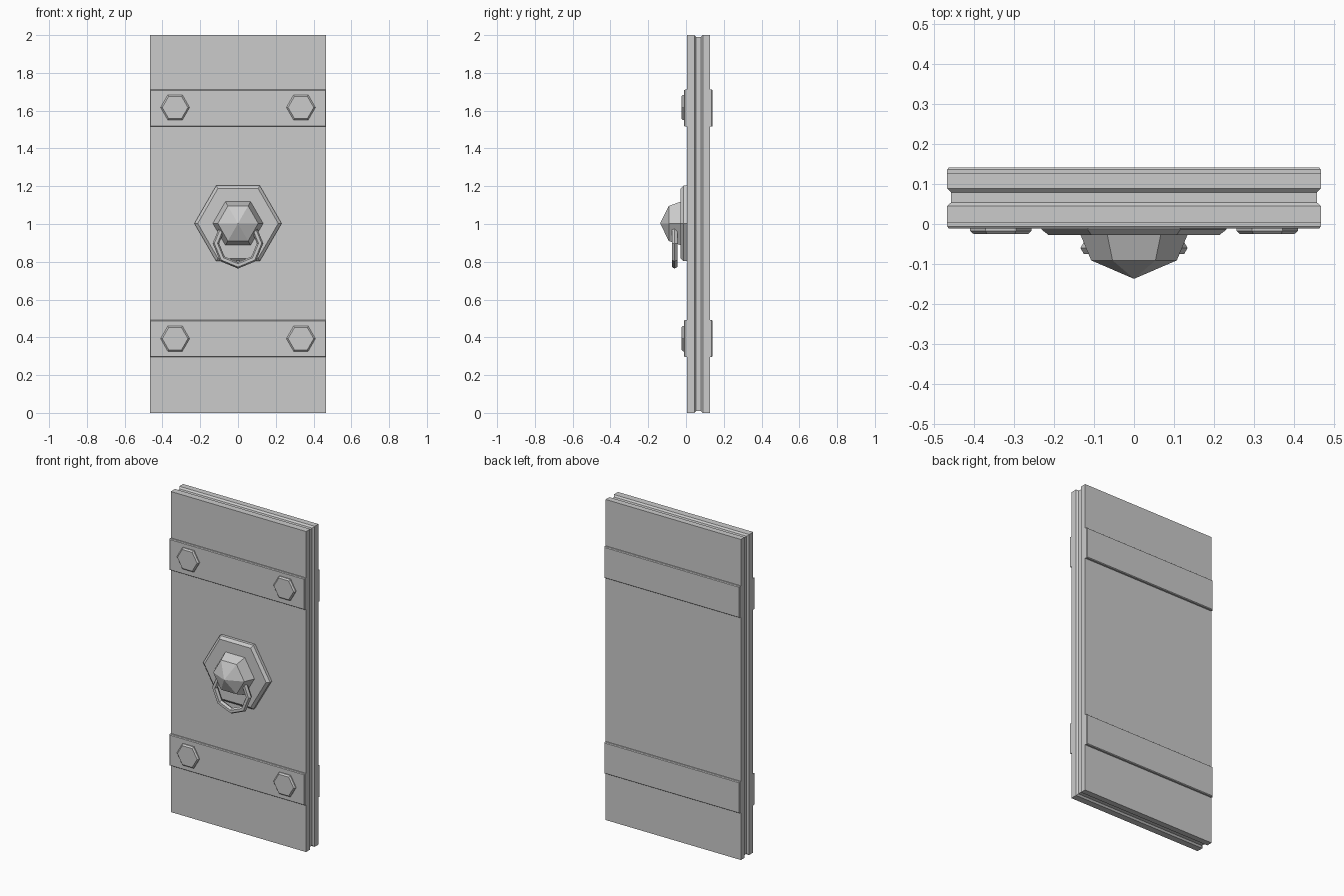
import bpy, bmesh, math

if "Cube" in bpy.data.objects:
    bpy.data.objects.remove(bpy.data.objects["Cube"])


def rect(hx, hz, inset=0.0):
    x, z = hx - inset, hz - inset
    return [(-x, -z), (x, -z), (x, z), (-x, z)]


def hexagon(r):
    return [(r * math.cos(i * math.pi / 3), r * math.sin(i * math.pi / 3)) for i in range(6)]


def loft(name, sections, x=0.0, z=0.0):
    """Skin a list of (y, outline) sections into a closed solid."""
    bm = bmesh.new()
    loops = [[bm.verts.new((px + x, y, pz + z)) for px, pz in pts] for y, pts in sections]
    for a, b in zip(loops, loops[1:]):
        for i in range(len(a)):
            j = (i + 1) % len(a)
            bm.faces.new((a[i], a[j], b[j], b[i]))
    bm.faces.new(loops[0])
    bm.faces.new(loops[-1])
    bmesh.ops.remove_doubles(bm, verts=bm.verts, dist=1e-5)
    bmesh.ops.recalc_face_normals(bm, faces=bm.faces)
    mesh = bpy.data.meshes.new(name)
    bm.to_mesh(mesh)
    bm.free()
    obj = bpy.data.objects.new(name, mesh)
    bpy.context.collection.objects.link(obj)
    return obj


# Door slab with a groove running around its edge
W, H = 0.467, 1.0
loft("door_slab", [(y, rect(W, H, d)) for y, d in (
    (0.004, 0), (0.045, 0), (0.054, 0.01), (0.079, 0.01), (0.089, 0), (0.126, 0))], z=1.0)

# Straps on both faces, with hexagonal bolts on the front
for label, zc in (("upper", 1.613), ("lower", 0.393)):
    for side, y0, y1, y2 in (("front", 0.004, -0.006, -0.011), ("back", 0.126, 0.136, 0.141)):
        loft(f"{label}_{side}_strap",
             [(y0, rect(W, 0.098)), (y1, rect(W, 0.098)), (y2, rect(W, 0.098, 0.004))], z=zc)
    for hand, xc in (("left", -0.333), ("right", 0.333)):
        loft(f"{label}_{hand}_bolt",
             [(-0.009, hexagon(0.077)), (-0.017, hexagon(0.077)), (-0.025, hexagon(0.068))],
             x=xc, z=zc + 0.004 if label == "upper" else zc)

# Hexagonal handle plate and pointed knob
loft("handle_plate", [(0.004, hexagon(0.231)), (-0.014, hexagon(0.231)),
                      (-0.028, hexagon(0.213))], z=1.003)
loft("handle_knob", [(-0.024, hexagon(0.135)), (-0.091, hexagon(0.107)),
                     (-0.137, hexagon(0.0))], z=1.003)

# Octagonal pull ring hanging from the knob
bpy.ops.mesh.primitive_torus_add(major_segments=8, minor_segments=6, major_radius=0.117,
                                 minor_radius=0.017, location=(0, -0.06, 0.898),
                                 rotation=(math.pi / 2, 0, 0))
bpy.context.object.name = "pull_ring"
